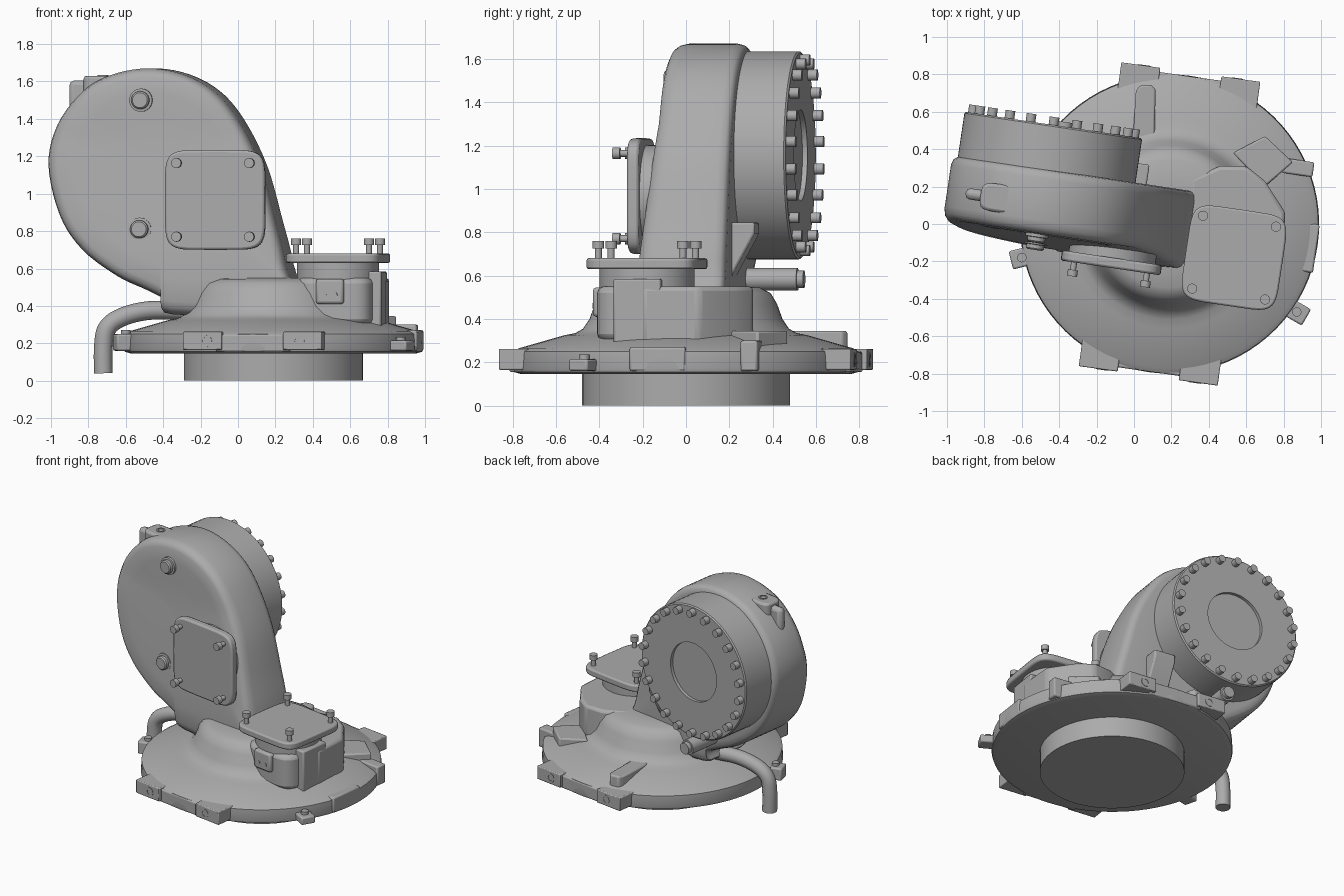
import bpy, bmesh
from math import sin, cos, pi, radians
from mathutils import Matrix, Vector

cube = bpy.data.objects.get("Cube")
if cube:
    bpy.data.objects.remove(cube)

metal = bpy.data.materials.new("cast_grey")
metal.use_nodes = True
metal.diffuse_color = (0.41, 0.41, 0.41, 1)
metal.node_tree.nodes["Principled BSDF"].inputs["Base Color"].default_value = (0.41, 0.41, 0.41, 1)


def place(x, y, z, turn=0):
    return Matrix.Translation((x, y, z)) @ Matrix.Rotation(radians(turn), 4, 'Z')


BACKWARD = Matrix.Rotation(-pi / 2, 4, 'X')   # local z becomes +y
FORWARD = Matrix.Rotation(pi / 2, 4, 'X')     # local z becomes -y
ARM = place(-0.51, 0, 1.155, -8.5)            # origin on the drum axis
FLANGE = place(0.19, 0, 0, -8)
MOUNT = place(0.535, -0.18, 0, -8.5)


def finish(name, bm, frame, angle=35):
    bmesh.ops.remove_doubles(bm, verts=bm.verts, dist=1e-5)
    bmesh.ops.recalc_face_normals(bm, faces=bm.faces)
    me = bpy.data.meshes.new(name)
    bm.to_mesh(me)
    bm.free()
    me.transform(frame)
    me.materials.append(metal)
    me.shade_smooth()
    me.set_sharp_from_angle(angle=radians(angle))
    ob = bpy.data.objects.new(name, me)
    bpy.context.collection.objects.link(ob)
    return ob


def loft(name, rings, frame, angle=35):
    """Skin a list of closed rings and cap both ends."""
    bm = bmesh.new()
    rows = [[bm.verts.new(p) for p in ring] for ring in rings]
    n = len(rows[0])
    for a, b in zip(rows, rows[1:]):
        for i in range(n):
            bm.faces.new((a[i], a[(i + 1) % n], b[(i + 1) % n], b[i]))
    bm.faces.new(rows[0])
    bm.faces.new(rows[-1])
    return finish(name, bm, frame, angle)


def lathe(name, profile, frame, seg=64, angle=35):
    rings = [[(r * cos(2 * pi * i / seg), r * sin(2 * pi * i / seg), z) for i in range(seg)]
             for r, z in profile]
    return loft(name, rings, frame, angle)


def rod(name, r, z0, z1, frame, seg=24):
    return lathe(name, [(r, z0), (r, z1)], frame, seg)


def prism(name, pts, z0, z1, frame, bevel=0.0):
    ob = loft(name, [[(x, y, z) for x, y in pts] for z in (z0, z1)], frame)
    if bevel:
        mod = ob.modifiers.new("soft_edges", 'BEVEL')
        mod.width, mod.segments, mod.limit_method = bevel, 2, 'ANGLE'
    return ob


def box(name, x0, x1, y0, y1, z0, z1, frame=Matrix(), bevel=0.01):
    return prism(name, [(x0, y0), (x1, y0), (x1, y1), (x0, y1)], z0, z1, frame, bevel)


def rounded(hx, hy, power=6, seg=48):
    """Rounded rectangle with gently bowed sides."""
    def f(v):
        return (abs(v) ** (2 / power)) * (1 if v >= 0 else -1)
    return [(hx * f(cos(2 * pi * i / seg)), hy * f(sin(2 * pi * i / seg))) for i in range(seg)]


def smooth_path(pts, steps, closed):
    """Catmull-Rom points through the given points."""
    pts = [Vector(p) for p in pts]
    n, out = len(pts), []
    pick = (lambda i: pts[i % n]) if closed else (lambda i: pts[max(0, min(n - 1, i))])
    for i in range(n if closed else n - 1):
        a, b, c, d = (pick(i + k) for k in (-1, 0, 1, 2))
        for s in range(steps):
            t = s / steps
            out.append(0.5 * (2 * b + (c - a) * t + (2 * a - 5 * b + 4 * c - d) * t ** 2
                              + (3 * b - a - 3 * c + d) * t ** 3))
    return out if closed else out + [pts[-1]]


def pipe(name, pts, radius):
    cu = bpy.data.curves.new(name, 'CURVE')
    cu.dimensions = '3D'
    cu.bevel_depth, cu.bevel_resolution, cu.use_fill_caps = radius, 4, True
    path = smooth_path(pts, 6, False)
    sp = cu.splines.new('POLY')
    sp.points.add(len(path) - 1)
    for sp_pt, p in zip(sp.points, path):
        sp_pt.co = (*p, 1)
    sp.use_smooth = True
    cu.materials.append(metal)
    bpy.context.collection.objects.link(bpy.data.objects.new(name, cu))


# Base: spigot, flange with flared dome
rod("base_spigot", 0.48, 0, 0.16, FLANGE, 64)
lathe("base_flange", [(0.76, 0.145), (0.795, 0.155), (0.8, 0.17), (0.795, 0.25), (0.77, 0.265),
                      (0.56, 0.325), (0.51, 0.335), (0.475, 0.355), (0.445, 0.4), (0.42, 0.47),
                      (0.39, 0.52), (0.34, 0.545), (0.2, 0.55)], FLANGE, 80, 40)

# Paired lugs on the front and back of the flange
for side, turn in (("front", 0), ("back", 180)):
    frame = FLANGE @ Matrix.Rotation(radians(turn), 4, 'Z')
    box(side + "_lug_bridge", -0.2, 0.2, -0.797, -0.6, 0.155, 0.25, frame)
    for s in (-1, 1):
        lo, hi = sorted((s * 0.165, s * 0.375))
        box(side + "_lug", lo, hi, -0.82, -0.62, 0.165, 0.262, frame, 0.006)
        hole = frame @ Matrix.Translation((s * 0.25, -0.82, 0.212)) @ FORWARD
        lathe(side + "_lug_hole_rim", [(0.02, -0.03), (0.02, 0.003), (0.032, 0.003), (0.032, -0.03)],
              hole, 20)

# Small ears and pads around the flange
for name, x, y, turn, top in (("right_ear", 0.87, -0.47, -30, 0.215), ("left_ear", -0.6, -0.18, 14, 0.25)):
    ear = place(x, y, 0, turn)
    box(name, -0.06, 0.06, -0.05, 0.05, 0.16, top, ear)
    rod(name + "_bolt", 0.025, 0.16, top + 0.02, ear, 16)
box("rim_stop", -0.1, 0.07, -0.04, 0.04, 0.16, 0.3, place(0.89, 0.3, 0, -8.5))
box("rim_step", -0.06, 0.02, -0.13, 0.13, 0.16, 0.27, place(0.955, -0.13, 0, -8))
prism("back_pad", [(-0.01, 0.4), (0.11, 0.4), (0.115, 0.72), (0.09, 0.745), (0.03, 0.74), (0.01, 0.71)],
      0.2, 0.345, Matrix(), 0.01)
prism("flange_rib", [(0.53, 0.38), (0.7, 0.47), (0.85, 0.33), (0.7, 0.2)], 0.2, 0.345, Matrix(), 0.01)

# Side motor mount
prism("mount_body", [(0.3, 0.24), (0.46, 0.31), (0.6, 0.31), (0.7, 0.23), (0.81, 0.06), (0.79, -0.2),
                     (0.6, -0.3), (0.3, -0.25)], 0.25, 0.55, Matrix(), 0.02)
prism("mount_socket", rounded(0.21, 0.22, 4), 0.3, 0.55, MOUNT, 0.03)
rod("mount_neck", 0.22, 0.5, 0.64, MOUNT, 48)
prism("mount_cover", rounded(0.26, 0.26), 0.63, 0.68, MOUNT, 0.01)
box("mount_wing", 0.14, 0.25, -0.12, 0.1, 0.28, 0.585, MOUNT)
box("mount_connector", -0.085, 0.065, -0.245, -0.15, 0.41, 0.545, MOUNT, 0.015)
for s in (-1, 1):
    rod("connector_screw", 0.013, 0, 0.01, MOUNT @ Matrix.Translation((s * 0.03 - 0.01, -0.24, 0.46)) @ FORWARD, 12)


def cap_screw(name, frame, r, shank, head):
    rod(name + "_shank", r * 0.6, -0.02, shank, frame, 12)
    rod(name + "_head", r, shank, shank + head, frame, 16)


for sx in (-1, 1):
    for sy in (-1, 1):
        cap_screw("mount_screw", MOUNT @ Matrix.Translation((sx * 0.197, sy * 0.197, 0.68)), 0.027, 0.045, 0.035)

# Arm casting: one outline skinned through the depth with rounded rims
right_side = [(0.02, 0.515), (0.21, 0.485), (0.38, 0.395), (0.51, 0.245), (0.635, 0), (0.72, -0.295),
              (0.78, -0.535), (0.8, -0.78)]
left_side = [(0.17, -0.8), (0.13, -0.725), (0.03, -0.67), (-0.13, -0.595), (-0.32, -0.455), (-0.445, -0.27)]
left_arc = [(0.51 * cos(radians(a)), 0.51 * sin(radians(a))) for a in (180, 155, 130, 110)]
outline = smooth_path([p + (0,) for p in right_side + left_side + left_arc], 5, True)


def arm_ring(scale, depth, slanted):
    cx, cz, ring = 0.12, -0.02, []
    for p in outline:
        x, z = cx + (p.x - cx) * scale, cz + (p.y - cz) * scale
        t = max(0.0, min(1.0, (0.15 - z) / 0.75))
        ring.append((x, depth - 0.075 * t * slanted, z))
    return ring


loft("arm_casting", [arm_ring(*r) for r in (
    (0.5, 0.295, 0), (0.9, 0.295, 0), (0.955, 0.29, 0), (0.985, 0.275, 0), (1, 0.245, 0), (1, 0.02, 0.9),
    (0.985, -0.015, 1), (0.955, -0.037, 1), (0.91, -0.048, 1), (0.75, -0.055, 1), (0.5, -0.058, 1),
    (0.25, -0.06, 1), (0.02, -0.06, 1))], ARM, 50)

# Drum with recessed centre and ring of screws
DRUM = ARM @ BACKWARD
lathe("drum", [(0.05, 0.512), (0.21, 0.512), (0.21, 0.535), (0.472, 0.535), (0.48, 0.527), (0.48, 0.2)], DRUM, 72)
for i in range(22):
    a = 2 * pi * (i + 0.5) / 22
    rod("drum_screw", 0.026, 0.52, 0.578, DRUM @ Matrix.Translation((0.44 * cos(a), 0.44 * sin(a), 0)), 14)

# Front cover, its boss and screws
COVER = ARM @ Matrix.Translation((0.415, 0, -0.188)) @ FORWARD
rod("cover_boss", 0.235, 0, 0.13, COVER, 48)
prism("front_cover", rounded(0.27, 0.267), 0.12, 0.175, COVER, 0.012)
for sx in (-1, 1):
    for sy in (-1, 1):
        cap_screw("cover_screw", COVER @ Matrix.Translation((sx * 0.197, sy * 0.197, 0.175)), 0.027, 0.04, 0.035)

# Front plugs
for z in (0.345, -0.345):
    plug = ARM @ Matrix.Translation((0, 0, z)) @ FORWARD
    lift = 0.0 if z > 0 else 0.04
    lathe("front_plug", [(0.062, 0), (0.062, 0.07 + lift), (0.048, 0.072 + lift), (0.048, 0.092 + lift),
                         (0.04, 0.1 + lift)], plug, 24)

# Lifting lug on the shoulder
prism("lifting_lug", rounded(0.1, 0.075, 4), 0.2, 0.475, ARM @ Matrix.Translation((-0.23, 0.105, 0)), 0.015)
box("lifting_lug_tail", -0.41, -0.2, 0.075, 0.135, 0.15, 0.45, ARM, 0.025)
lathe("lifting_lug_eye", [(0.02, 0.4), (0.02, 0.48), (0.03, 0.48), (0.03, 0.4)],
      ARM @ Matrix.Translation((-0.23, 0.105, 0)), 20)

# Gusset and stub under the drum
GUSSET = ARM @ Matrix.Translation((0.4, 0, 0)) @ Matrix.Rotation(pi / 2, 4, 'Z') @ FORWARD
prism("drum_gusset", [(0.2, -0.31), (0.4, -0.31), (0.4, -0.36), (0.27, -0.6), (0.2, -0.6)],
      -0.02, 0.14, GUSSET, 0.01)
rod("drain_stub", 0.052, 0.15, 0.53, DRUM @ Matrix.Translation((0.06, 0.572, 0)))
rod("drain_stub_cap", 0.04, 0.52, 0.56, DRUM @ Matrix.Translation((0.06, 0.572, 0)))

# Bent cable outlet on the left
pipe("cable_outlet", [(-0.3, 0.1, 0.375), (-0.48, 0.08, 0.375), (-0.62, 0.065, 0.34), (-0.7, 0.06, 0.28),
                      (-0.72, 0.06, 0.18), (-0.72, 0.06, 0.04)], 0.05)
